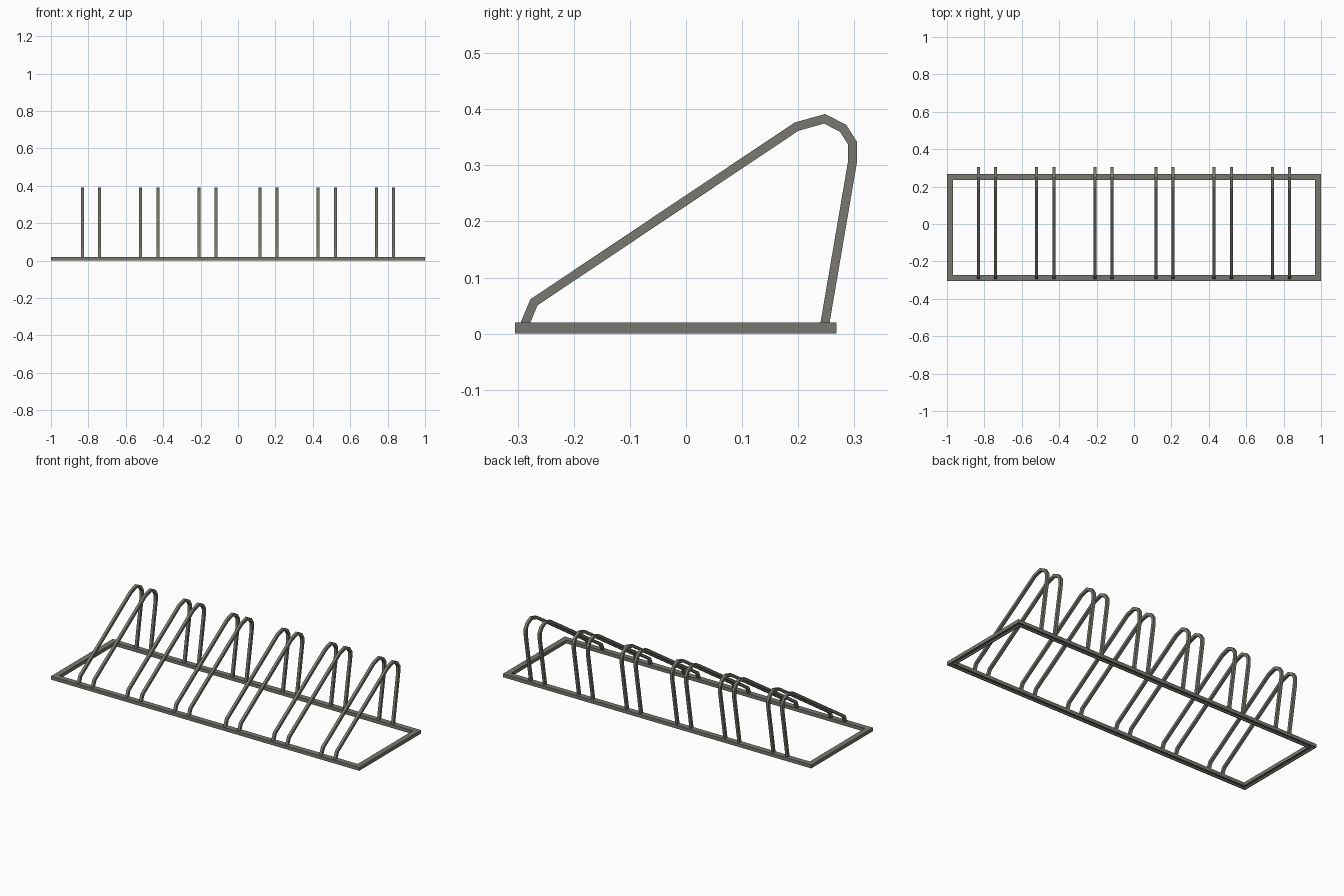
import bpy
from mathutils import Vector

if "Cube" in bpy.data.objects:
    bpy.data.objects.remove(bpy.data.objects["Cube"])

steel = bpy.data.materials.new("grey_steel")
steel.diffuse_color = (0.19, 0.186, 0.162, 1.0)
steel.use_nodes = True
steel.node_tree.nodes["Principled BSDF"].inputs["Base Color"].default_value = steel.diffuse_color


def make_object(name, verts, faces):
    mesh = bpy.data.meshes.new(name)
    mesh.from_pydata(verts, [], faces)
    mesh.materials.append(steel)
    mesh.update()
    obj = bpy.data.objects.new(name, mesh)
    bpy.context.collection.objects.link(obj)
    return obj


# Base frame: a mitred channel section, open underneath, swept round a rectangle
X0, X1, Y0, Y1 = -1.0, 1.0, -0.305, 0.268
W, H, WALL, ROOF = 0.032, 0.02, 0.006, 0.009
section = [(0, 0), (0, H), (W, H), (W, 0),
           (W - WALL, 0), (W - WALL, ROOF), (WALL, ROOF), (WALL, 0)]
corners = [(X0, Y0, 1, 1), (X1, Y0, -1, 1), (X1, Y1, -1, -1), (X0, Y1, 1, -1)]
n = len(section)
verts = [(x + sx * d, y + sy * d, z) for x, y, sx, sy in corners for d, z in section]
faces = []
for c in range(4):
    a, b = c * n, (c + 1) % 4 * n
    for i in range(n):
        j = (i + 1) % n
        faces.append((a + i, b + i, b + j, a + j))
make_object("base_frame", verts, faces)

# Wheel hoops: square bar bent along a side profile (y, z)
path = [Vector(p) for p in [
    (-0.288, 0.015), (-0.271, 0.056), (0.197, 0.369), (0.247, 0.383),
    (0.280, 0.366), (0.2965, 0.340), (0.2965, 0.305), (0.247, 0.015)]]
R = 0.008


def mitre(i):
    # Half-width offset that keeps the bar thickness constant through a bend
    normals = []
    for k in (i - 1, i):
        if 0 <= k < len(path) - 1:
            d = (path[k + 1] - path[k]).normalized()
            normals.append(Vector((-d.y, d.x)))
    m = sum(normals, Vector((0, 0))).normalized()
    return m * (R / m.dot(normals[0]))


def hoop(name, x):
    verts, faces = [], []
    for i, p in enumerate(path):
        o = mitre(i)
        for sx, so in ((-1, -1), (-1, 1), (1, 1), (1, -1)):
            q = p + o * so
            verts.append((x + sx * R, q.x, q.y))
    for i in range(len(path) - 1):
        a, b = 4 * i, 4 * i + 4
        for k in range(4):
            j = (k + 1) % 4
            faces.append((a + k, a + j, b + j, b + k))
    e = len(verts) - 4
    faces += [(3, 2, 1, 0), (e, e + 1, e + 2, e + 3)]
    make_object(name, verts, faces)


# Three pairs of hoops on each side of the middle
for side, label in ((-1, "left"), (1, "right")):
    for i, centre in enumerate((0.1635, 0.4745, 0.7865), 1):
        hoop(f"{label}_hoop_{i}_inner", side * (centre - 0.0455))
        hoop(f"{label}_hoop_{i}_outer", side * (centre + 0.0455))

# Make all normals face outwards
import bmesh
for obj in bpy.data.objects:
    bm = bmesh.new()
    bm.from_mesh(obj.data)
    bmesh.ops.recalc_face_normals(bm, faces=bm.faces)
    bm.to_mesh(obj.data)
    bm.free()
